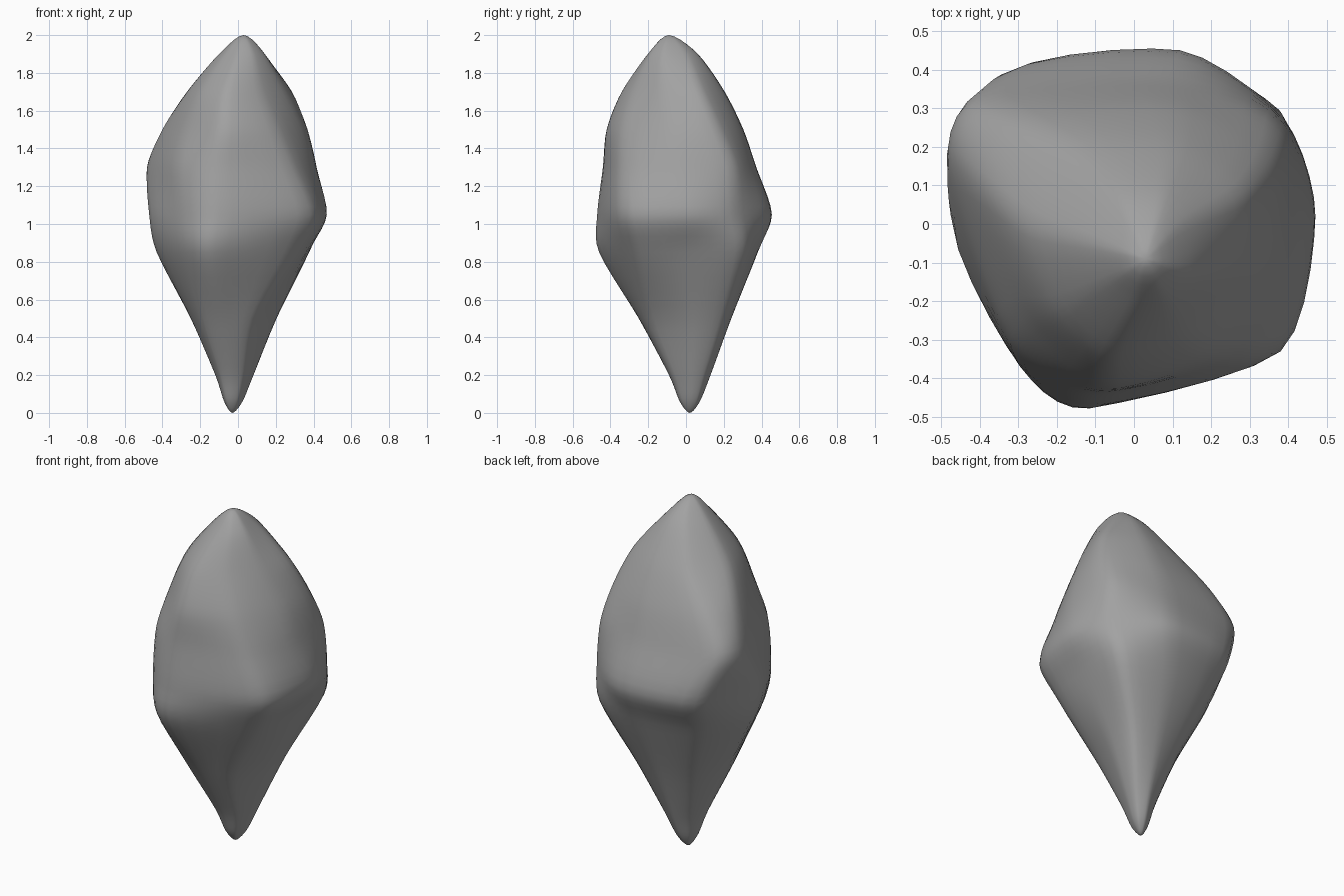
import bpy
import bmesh
from mathutils import Vector

cube = bpy.data.objects.get("Cube")
if cube:
    bpy.data.objects.remove(cube, do_unlink=True)

# Eight ridge corners per level, counter-clockwise from the front
BOTTOM_TIP = Vector((-0.03, 0.02, 0))
TOP_TIP = Vector((0.03, -0.09, 2))
LEVELS = {
    0.2: [(-.04, -.09), (.03, -.07), (.08, .03), (.07, .1),
          (0, .13), (-.08, .09), (-.12, .01), (-.1, -.07)],
    0.5: [(-.08, -.25), (.09, -.2), (.2, .03), (.18, .2),
          (.02, .24), (-.16, .18), (-.25, 0), (-.2, -.2)],
    0.85: [(-.12, -.46), (.3, -.28), (.37, 0), (.35, .3),
           (.06, .38), (-.28, .3), (-.43, 0), (-.28, -.36)],
    1.05: [(-.1, -.47), (.38, -.33), (.47, .02), (.39, .27),
           (.12, .45), (-.33, .39), (-.47, 0), (-.3, -.36)],
    1.3: [(-.1, -.44), (.28, -.34), (.41, -.06), (.38, .25),
          (.08, .37), (-.4, .33), (-.48, .15), (-.32, -.3)],
    1.5: [(-.08, -.42), (.2, -.33), (.35, -.08), (.35, .17),
          (.1, .3), (-.3, .27), (-.4, .1), (-.28, -.24)],
    1.7: [(-.06, -.34), (.12, -.28), (.25, -.12), (.28, .08),
          (.1, .2), (-.14, .18), (-.27, 0), (-.2, -.22)],
    1.9: [(0, -.2), (.08, -.19), (.14, -.12), (.13, 0),
          (.07, .06), (-.03, .05), (-.1, -.05), (-.07, -.15)],
}
STEPS = 5


def spline(before, start, end, after, t, pull):
    """Cardinal spline from start to end; less pull gives a flatter span."""
    ease = t * t * (3 - 2 * t)
    leave = (end - before) * pull * t * (1 - t) ** 2
    arrive = (after - start) * pull * t * t * (1 - t)
    return start.lerp(end, ease) + leave - arrive


def round_section(points):
    """Closed outline with soft corners and nearly flat sides."""
    n = len(points)
    return [spline(*(points[(i + k) % n] for k in (-1, 0, 1, 2)), s / STEPS, 0.36)
            for i in range(n) for s in range(STEPS)]


sections = [round_section([Vector((x, y, z)) for x, y in ring])
            for z, ring in LEVELS.items()]
count = len(sections[0])

# Blunt foot, made by shrinking the lowest section towards the tip
shrink = Vector((0.48, 0.48, 0.3))
sections.insert(0, [BOTTOM_TIP + (p - BOTTOM_TIP) * shrink.x
                    - Vector((0, 0, p.z * (shrink.x - shrink.z)))
                    for p in sections[0]])

# Smooth ribs from tip to tip; the opposite rib rounds off each tip
ribs = []
for i in range(count):
    far = (i + count // 2) % count
    path = [sections[0][far], BOTTOM_TIP, *(s[i] for s in sections),
            TOP_TIP, sections[-1][far]]
    ribs.append([spline(*path[k:k + 4], s / STEPS, 0.42)
                 for k in range(len(path) - 3) for s in range(STEPS)][1:])

# Skin the ribs and close both tips
bm = bmesh.new()
grid = [[bm.verts.new(p) for p in rib] for rib in ribs]
low, high = bm.verts.new(BOTTOM_TIP), bm.verts.new(TOP_TIP)
for i in range(count):
    a, b = grid[i], grid[(i + 1) % count]
    bm.faces.new((low, b[0], a[0]))
    bm.faces.new((a[-1], b[-1], high))
    for k in range(len(a) - 1):
        bm.faces.new((a[k], b[k], b[k + 1], a[k + 1]))
for face in bm.faces:
    face.smooth = True
bmesh.ops.recalc_face_normals(bm, faces=bm.faces)
mesh = bpy.data.meshes.new("rock_shard")
bm.to_mesh(mesh)
bm.free()

# Stone colour
stone = bpy.data.materials.new("grey_stone")
stone.use_nodes = True
color = (0.36, 0.36, 0.36, 1)
stone.diffuse_color = color
stone.node_tree.nodes["Principled BSDF"].inputs["Base Color"].default_value = color
mesh.materials.append(stone)

rock = bpy.data.objects.new("rock_shard", mesh)
bpy.context.collection.objects.link(rock)
